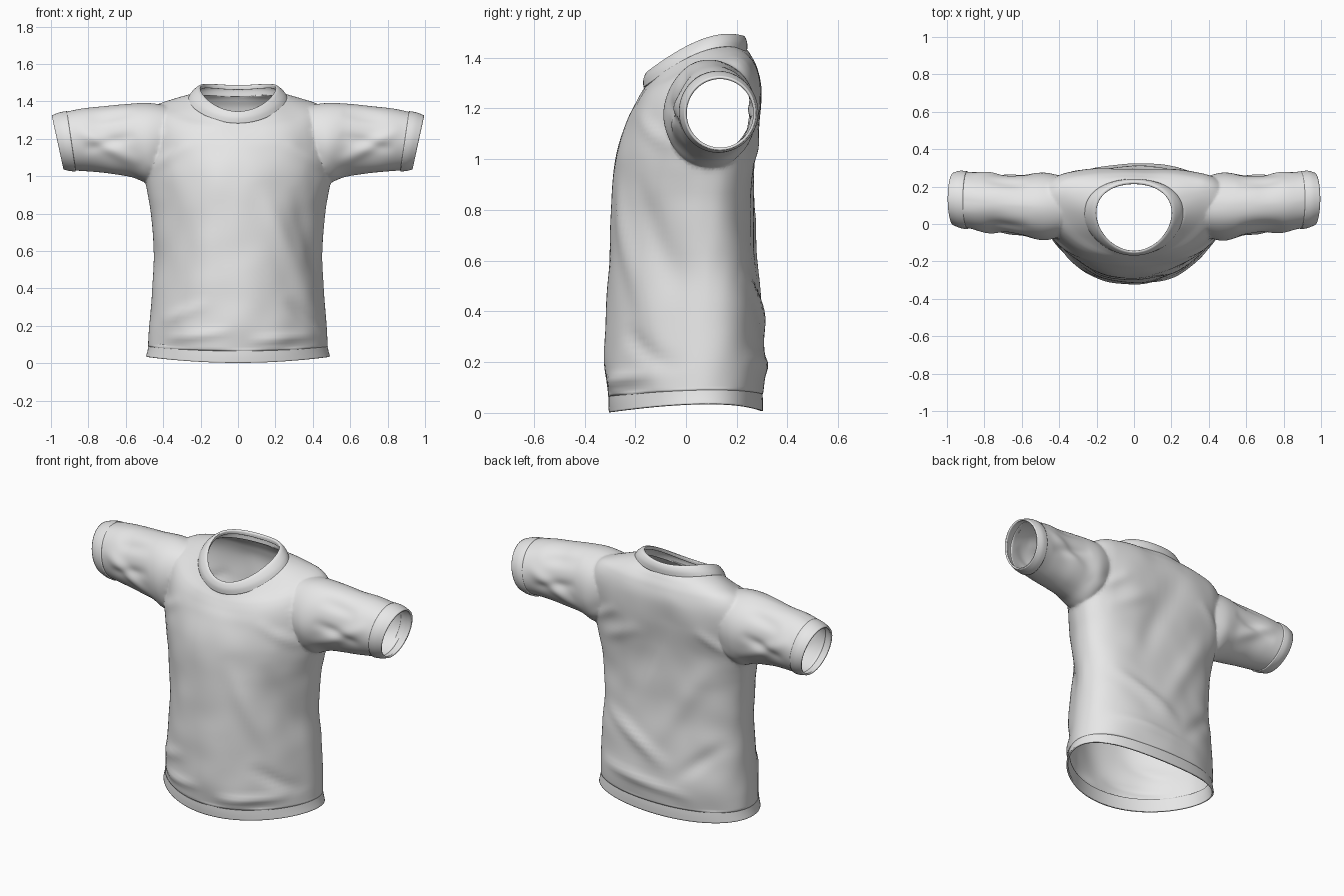
import bpy, bmesh, math
from mathutils import Vector, noise

if "Cube" in bpy.data.objects:
    bpy.data.objects.remove(bpy.data.objects["Cube"])

cloth = bpy.data.materials.new("light_grey_cloth")
cloth.use_nodes = True
GREY = (0.8, 0.8, 0.8, 1)
cloth.diffuse_color = GREY
cloth.node_tree.nodes["Principled BSDF"].inputs["Base Color"].default_value = GREY
SIDES = 112


def resample(stations, steps):
    """Catmull-Rom curve through rows of numbers."""
    rows = []
    last = len(stations) - 1
    for i in range(last):
        a, b, c, d = (stations[min(max(i + k, 0), last)] for k in (-1, 0, 1, 2))
        for s in range(steps):
            t = s / steps
            rows.append([q + t * (r - p + t * (2 * p - 5 * q + 4 * r - o
                         + t * (3 * (q - r) + o - p))) / 2
                         for p, q, r, o in zip(a, b, c, d)])
    return rows + [list(stations[-1])]


def through(front, side, back, s):
    """Parabola through front (s=-1), side (s=0) and back (s=1)."""
    return side + s * (back - front) / 2 + s * s * ((back + front) / 2 - side)


def clamp(value):
    return min(1, max(0, value))


def body_ring(row):
    """Oval ring, squarer across the shoulders, most of all at the back."""
    w, yf, ys, yb, zf, zs, zb = row
    square = .26 * clamp((zs - .8) / .4) * clamp((w - .28) / .1)
    ring = []
    for i in range(SIDES):
        a = math.tau * i / SIDES
        c, s = math.cos(a), math.sin(a)
        power = 1 - square * (1 if s > 0 else .5)
        ring.append(Vector((math.copysign(w * abs(c) ** power, c),
                            through(yf, ys, yb, s), through(zf, zs, zb, s))))
    return ring


def sleeve_ring(row, side):
    xt, xb, zt, zb, yf, yb = row
    ring = []
    for i in range(SIDES):
        a = math.tau * i / SIDES
        c, s = math.cos(a), math.sin(a)
        ring.append(Vector((side * ((xt + xb) / 2 + c * (xt - xb) / 2),
                            (yf + yb) / 2 + s * (yb - yf) / 2,
                            (zt + zb) / 2 + c * (zt - zb) / 2)))
    return ring


def loft(name, rings, caps=False):
    bm = bmesh.new()
    loops = [[bm.verts.new(p) for p in ring] for ring in rings]
    for low, high in zip(loops, loops[1:]):
        for i in range(SIDES):
            j = (i + 1) % SIDES
            bm.faces.new((low[i], low[j], high[j], high[i]))
    if caps:
        bm.faces.new(loops[0])
        bm.faces.new(loops[-1])
    bmesh.ops.recalc_face_normals(bm, faces=bm.faces)
    mesh = bpy.data.meshes.new(name)
    bm.to_mesh(mesh)
    bm.free()
    mesh.materials.append(cloth)
    obj = bpy.data.objects.new(name, mesh)
    bpy.context.collection.objects.link(obj)
    return obj


def finish(obj, thickness, angle=40):
    solid = obj.modifiers.new("thickness", "SOLIDIFY")
    solid.thickness = thickness
    solid.offset = -1
    bpy.ops.object.select_all(action="DESELECT")
    obj.select_set(True)
    bpy.context.view_layer.objects.active = obj
    bpy.ops.object.shade_smooth_by_angle(angle=math.radians(angle))


# Torso: half width, then front/side/back depth and height
torso = [
    (.48, -.308, .07, .303, .065, .09, .075),
    (.474, -.322, .075, .312, .2, .2, .2),
    (.458, -.313, .08, .295, .4, .4, .4),
    (.451, -.305, .08, .272, .6, .6, .6),
    (.468, -.293, .08, .268, .82, .82, .82),
    (.5, -.275, .09, .275, 1.0, 1.0, 1.0),
    (.505, -.235, .11, .295, 1.14, 1.16, 1.16),
    (.5, -.205, .125, .297, 1.21, 1.29, 1.28),
    (.455, -.185, .12, .278, 1.25, 1.365, 1.36),
    (.36, -.172, .095, .254, 1.272, 1.398, 1.405),
    (.262, -.162, .065, .237, 1.29, 1.425, 1.43),
]
shirt = loft("shirt_body", [body_ring(r) for r in resample(torso, 8)], True)

# Sleeves: top/bottom x, top/bottom z, front/back y
sleeve = [
    (.36, .38, 1.375, 1.03, -.06, .25),
    (.48, .47, 1.392, .965, -.088, .275),
    (.6, .57, 1.386, .995, -.066, .265),
    (.72, .69, 1.374, 1.015, -.045, .26),
    (.84, .79, 1.36, 1.025, -.035, .27),
    (.94, .89, 1.338, 1.032, -.02, .28),
]
for side in (-1, 1):
    part = loft("sleeve_solid", [sleeve_ring(r, side) for r in resample(sleeve, 8)], True)
    join = shirt.modifiers.new("join_sleeve", "BOOLEAN")
    join.operation, join.solver, join.object = "UNION", "EXACT", part
    bpy.context.view_layer.objects.active = shirt
    bpy.ops.object.modifier_apply(modifier=join.name)
    bpy.data.objects.remove(part)

# Cloth folds: start x/z, end x/z, width, height
front_folds = [
    (.12, .95, .42, .22, .05, .016), (.3, .95, .46, .35, .04, -.014),
    (-.42, .22, -.15, .32, .03, .012), (-.4, .13, -.02, .17, .025, .012),
    (.05, .12, .42, .15, .025, .014), (.25, .34, .46, .16, .03, -.012),
    (-.1, 1.15, -.2, .3, .08, .008),
]
back_folds = [
    (-.1, 1.32, .2, .6, .07, -.018), (-.35, 1.0, .05, .35, .06, .016),
    (.38, .55, -.1, .3, .04, .018), (.4, .22, -.25, .16, .03, .014),
    (-.42, .5, -.1, .22, .04, -.014), (.4, .95, .1, 1.1, .04, .012),
]
for side in (-1, 1):
    for folds in (front_folds, back_folds):
        folds += [
            (side * .48, 1.03, side * .25, 1.18, .03, .01),
            (side * .52, 1.06, side * .88, 1.26, .035, .015),
            (side * .54, 1.22, side * .84, 1.14, .03, -.012),
            (side * .55, 1.34, side * .8, 1.3, .03, -.01),
        ]


def fold_height(p, normal):
    total = .007 * noise.noise(p * 6)
    for x1, z1, x2, z2, width, height in (front_folds if normal.y < 0 else back_folds):
        dx, dz = x2 - x1, z2 - z1
        t = ((p.x - x1) * dx + (p.z - z1) * dz) / (dx * dx + dz * dz)
        if 0 < t < 1:
            gap = ((p.x - x1) * dz - (p.z - z1) * dx) / math.hypot(dx, dz)
            total += height * math.sin(math.pi * t) * math.exp(-(gap / width) ** 2)
    return total * min(1, abs(normal.y) * 2 + .2)


# Open the neck, waist and sleeve ends, soften the armholes, push in the folds
bm = bmesh.new()
bm.from_mesh(shirt.data)
caps = [f for f in bm.faces if len(f.verts) > SIDES // 2]
bmesh.ops.delete(bm, geom=caps, context="FACES")
armhole = [v for v in bm.verts if .38 < abs(v.co.x) < .58 and v.co.z > .9]
for _ in range(6):
    bmesh.ops.smooth_vert(bm, verts=armhole, factor=.4,
                          use_axis_x=True, use_axis_y=True, use_axis_z=True)
bm.normal_update()
moves = [(v, v.normal * fold_height(v.co, v.normal)) for v in bm.verts if not v.is_boundary]
for v, move in moves:
    v.co += move
bm.to_mesh(shirt.data)
bm.free()
finish(shirt, .006, 50)

# Hem band tucked under the torso
hem = [
    (.475, -.305, .07, .3, .085, .11, .095),
    (.483, -.306, .07, .303, .04, .07, .05),
    (.492, -.304, .07, .303, .002, .036, .008),
]
finish(loft("hem_band", [body_ring(r) for r in resample(hem, 4)]), .01)

# Ribbed collar, rising and leaning inward, with a folded inner lip
collar = [
    (.27, -.168, .062, .241, 1.283, 1.412, 1.425),
    (.25, -.168, .06, .241, 1.315, 1.442, 1.46),
    (.22, -.156, .06, .23, 1.343, 1.468, 1.485),
    (.202, -.143, .06, .215, 1.345, 1.47, 1.483),
    (.205, -.143, .06, .213, 1.325, 1.45, 1.462),
]
finish(loft("collar", [body_ring(r) for r in resample(collar, 5)]), .008)

# Cuffs around the sleeve ends
cuff = [
    (.915, .868, 1.348, 1.025, -.028, .282),
    (.955, .9, 1.341, 1.028, -.022, .285),
    (.996, .933, 1.325, 1.036, -.006, .275),
]
for side, name in ((-1, "right_cuff"), (1, "left_cuff")):
    finish(loft(name, [sleeve_ring(r, side) for r in resample(cuff, 4)]), .01)
